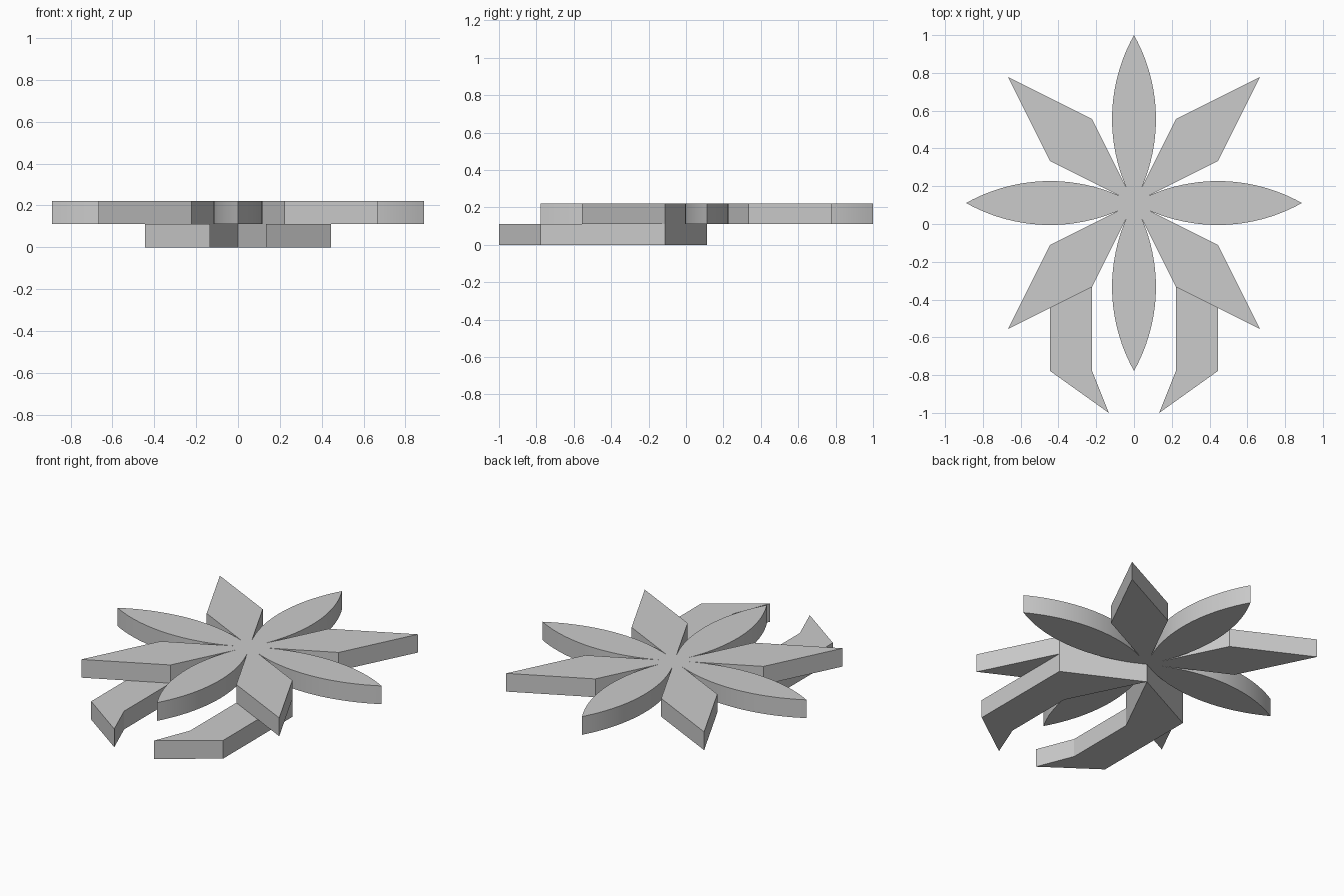
import bpy
import bmesh
from math import sin, cos, asin, atan, pi

cube = bpy.data.objects.get("Cube")
if cube:
    bpy.data.objects.remove(cube, do_unlink=True)

UNIT = 1 / 9          # design grid step
CENTRE_Y = UNIT       # flower centre

grey = bpy.data.materials.new("Plain grey")
grey.use_nodes = True
colour = (0.6, 0.6, 0.6, 1)
grey.diffuse_color = colour
grey.node_tree.nodes["Principled BSDF"].inputs["Base Color"].default_value = colour


def add_plate(name, outline, layer):
    """Extrude an outline (grid steps from the centre) by one step."""
    bm = bmesh.new()
    verts = [bm.verts.new((x * UNIT, y * UNIT + CENTRE_Y, layer * UNIT)) for x, y in outline]
    face = bm.faces.new(verts)
    top = bmesh.ops.extrude_face_region(bm, geom=[face])["geom"]
    bmesh.ops.translate(bm, vec=(0, 0, UNIT),
                        verts=[v for v in top if isinstance(v, bmesh.types.BMVert)])
    bmesh.ops.recalc_face_normals(bm, faces=bm.faces)
    mesh = bpy.data.meshes.new(name)
    bm.to_mesh(mesh)
    bm.free()
    mesh.materials.append(grey)
    obj = bpy.data.objects.new(name, mesh)
    bpy.context.collection.objects.link(obj)
    return obj


def petal_outline(length, half_width, steps=24):
    """Lens made of two mirrored circular arcs, starting at the centre."""
    half = length / 2
    radius = (half ** 2 + half_width ** 2) / (2 * half_width)
    sweep = asin(half / radius)
    arc = []
    for i in range(steps + 1):
        a = -sweep + 2 * sweep * i / steps
        arc.append((half + radius * sin(a), radius * cos(a) - radius + half_width))
    arc[0], arc[-1] = (0, 0), (length, 0)
    return arc + [(x, -y) for x, y in arc[-2:0:-1]]


def turned(outline, angle):
    c, s = cos(angle), sin(angle)
    return [(x * c - y * s, x * s + y * c) for x, y in outline]


# Upper layer: curved petals alternating with angular ones
petal = petal_outline(8, 1.045)
diamond = [(0, 0), (4, 2), (6, 6), (2, 4)]
sides = ["left", "back", "right", "front"]
corners = ["back_left", "back_right", "front_right", "front_left"]
for i in range(4):
    obj = add_plate(sides[i] + "_petal", turned(petal, i * pi / 2), 1)
    bpy.ops.object.select_all(action="DESELECT")
    obj.select_set(True)
    bpy.context.view_layer.objects.active = obj
    bpy.ops.object.shade_smooth_by_angle(angle=pi / 6)
    add_plate(corners[i] + "_diamond", turned(diamond, i * pi / 2), 1)

# Lower layer: mirrored pair of bent legs with pointed tips
leg = [(0, 0), (4, -2), (4, -8), (1.2, -10), (2, -8), (2, -4)]
for side, sign in (("left", 1), ("right", -1)):
    add_plate(side + "_leg", [(sign * x, y) for x, y in leg], 0)
